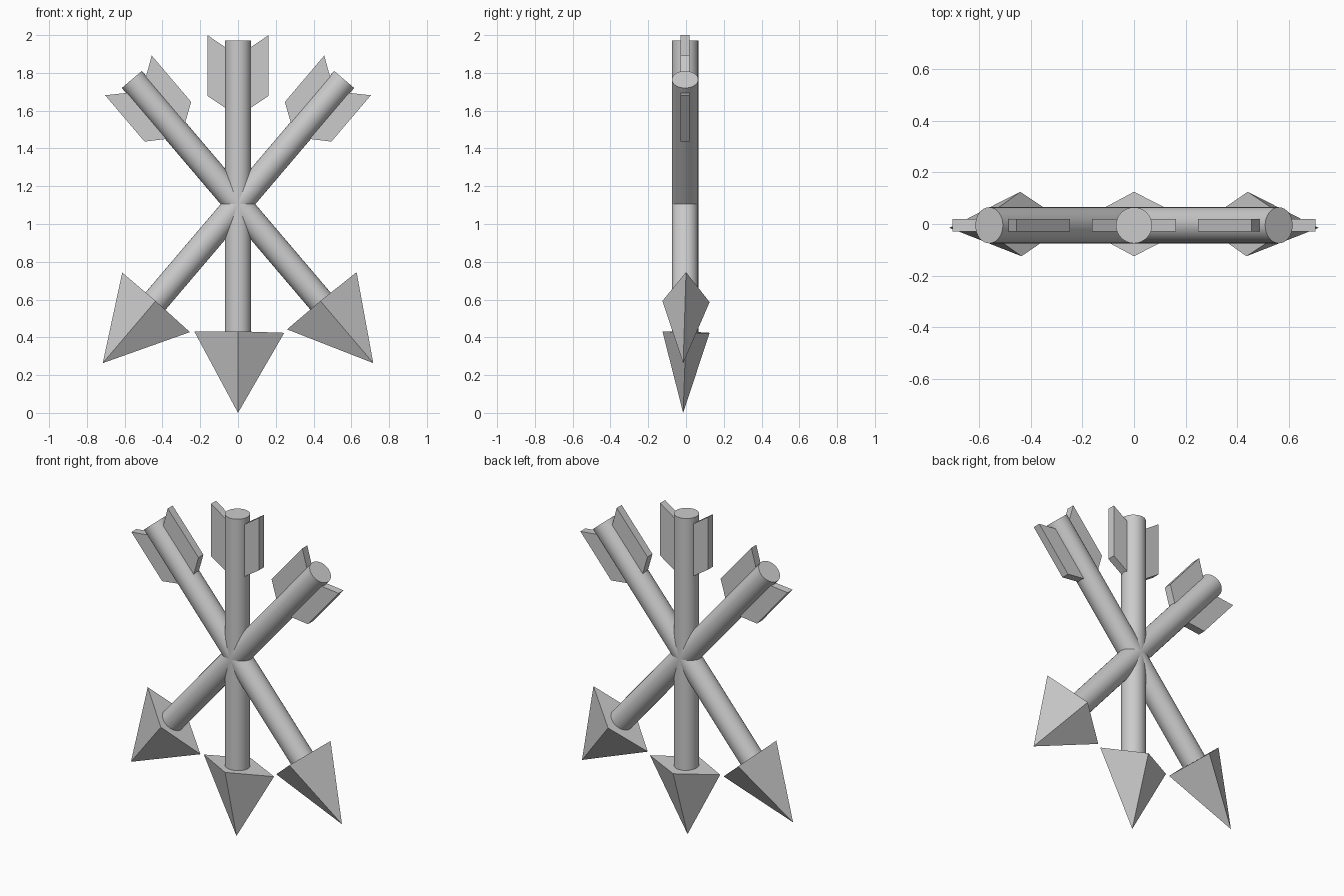
import bpy, bmesh, math
from mathutils import Matrix, Vector

if "Cube" in bpy.data.objects:
    bpy.data.objects.remove(bpy.data.objects["Cube"])

PIVOT_Z = 1.105   # height where the three arrows cross
RADIUS = 0.07
Y0 = -0.005       # depth of the shaft axis


def finish(bm, name, matrix):
    bmesh.ops.recalc_face_normals(bm, faces=bm.faces)
    mesh = bpy.data.meshes.new(name)
    bm.to_mesh(mesh)
    bm.free()
    mesh.transform(matrix)
    ob = bpy.data.objects.new(name, mesh)
    bpy.context.collection.objects.link(ob)
    return ob


def shaft(name, matrix, z0=0.415, z1=1.972):
    bm = bmesh.new()
    bmesh.ops.create_cone(bm, cap_ends=True, segments=32, radius1=RADIUS, radius2=RADIUS,
                          depth=z1 - z0, matrix=Matrix.Translation((0, Y0, (z0 + z1) / 2)))
    ob = finish(bm, name, matrix)
    bpy.ops.object.select_all(action='DESELECT')
    ob.select_set(True)
    bpy.context.view_layer.objects.active = ob
    bpy.ops.object.shade_smooth_by_angle(angle=math.radians(40))


def head(name, matrix):
    # four-sided flattened point with a diamond base
    bm = bmesh.new()
    base = [bm.verts.new(p) for p in ((-0.232, 0, 0.432), (0, -0.125, 0.432),
                                      (0.245, 0, 0.424), (0, 0.125, 0.424))]
    tip = bm.verts.new((0, -0.015, 0))
    bm.faces.new(base)
    for i in range(4):
        bm.faces.new((base[i], base[(i + 1) % 4], tip))
    finish(bm, name, matrix)


def fin(name, matrix, side):
    # swept feather plate, its inner edge buried in the shaft
    profile = [(0.04, 1.597), (0.162, 1.678), (0.162, 2.0), (0.04, 1.917)]
    bm = bmesh.new()
    face = bm.faces.new([bm.verts.new((side * x, Y0 - 0.024, z)) for x, z in profile])
    ext = bmesh.ops.extrude_face_region(bm, geom=[face])
    bmesh.ops.translate(bm, vec=Vector((0, 0.048, 0)),
                        verts=[v for v in ext["geom"] if isinstance(v, bmesh.types.BMVert)])
    finish(bm, name, matrix)


# three identical arrows fanned about the crossing point
for label, angle in (("middle", 0), ("right_leaning", 40.4), ("left_leaning", -40.4)):
    m = (Matrix.Translation((0, 0, PIVOT_Z)) @ Matrix.Rotation(math.radians(angle), 4, 'Y')
         @ Matrix.Translation((0, 0, -PIVOT_Z)))
    shaft(label + "_shaft", m)
    head(label + "_arrowhead", m)
    for side, word in ((-1, "left"), (1, "right")):
        fin(f"{label}_{word}_feather", m, side)
